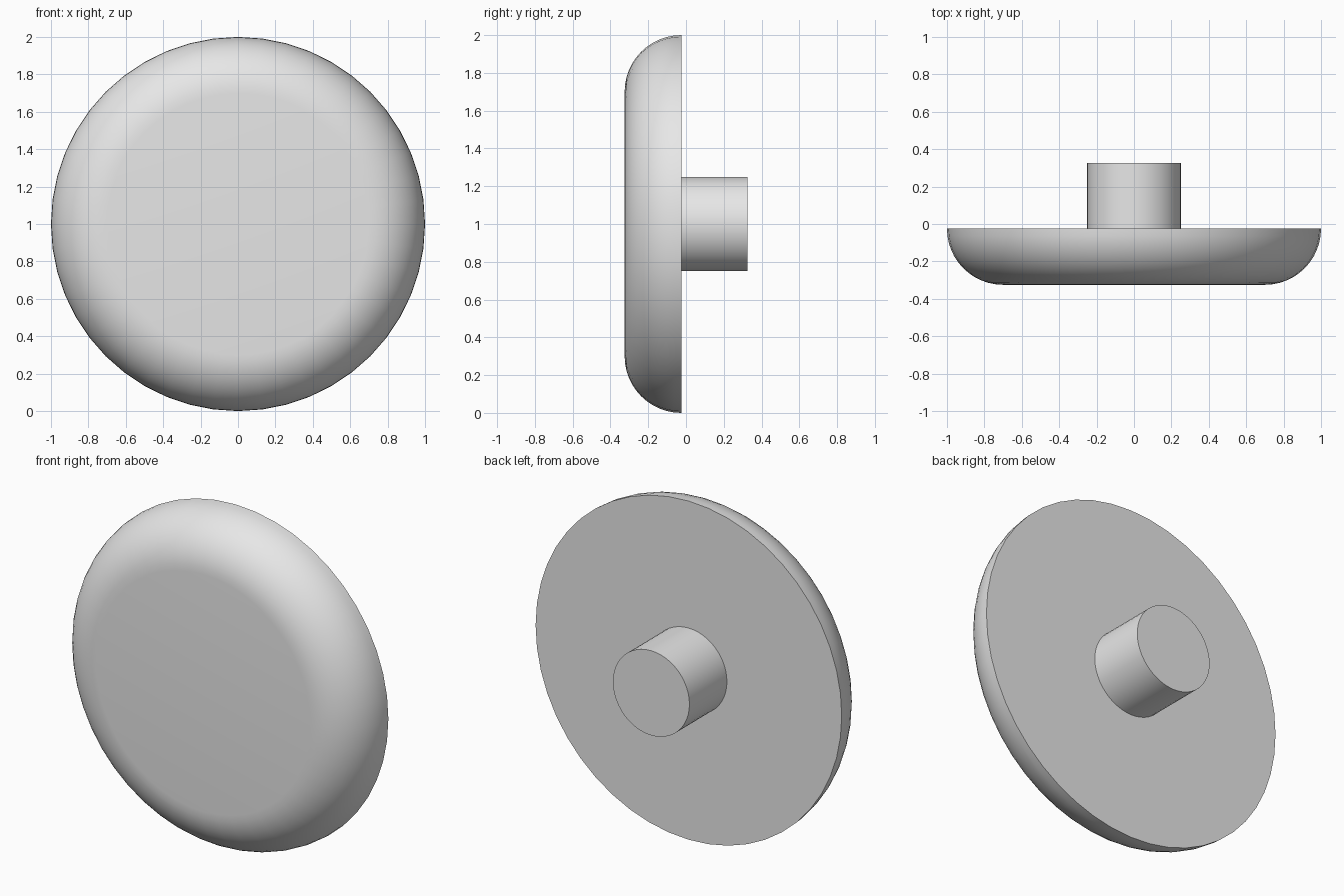
import bpy, math

if "Cube" in bpy.data.objects:
    bpy.data.objects.remove(bpy.data.objects["Cube"], do_unlink=True)

SEGMENTS = 48
BACK = -0.025      # y of the flat back of the disc
ROUND = 0.3        # radius of the rounded front rim

grey = bpy.data.materials.new("light grey")
grey.use_nodes = True
grey.diffuse_color = (0.8, 0.8, 0.8, 1)
grey.node_tree.nodes["Principled BSDF"].inputs["Base Color"].default_value = (0.8, 0.8, 0.8, 1)


def turned_part(name, profile):
    """Revolve (radius, y) points about the y axis and cap both ends."""
    verts, faces = [], []
    for radius, y in profile:
        for i in range(SEGMENTS):
            a = math.tau * i / SEGMENTS
            verts.append((radius * math.cos(a), y, 1 + radius * math.sin(a)))
    for ring in range(len(profile) - 1):
        for i in range(SEGMENTS):
            j = (i + 1) % SEGMENTS
            a, b = ring * SEGMENTS, (ring + 1) * SEGMENTS
            faces.append((a + i, a + j, b + j, b + i))
    last = (len(profile) - 1) * SEGMENTS
    faces.append(tuple(reversed(range(SEGMENTS))))
    faces.append(tuple(range(last, last + SEGMENTS)))
    mesh = bpy.data.meshes.new(name)
    mesh.from_pydata(verts, [], faces)
    mesh.materials.append(grey)
    obj = bpy.data.objects.new(name, mesh)
    bpy.context.collection.objects.link(obj)
    # Outward normals, then smooth sides with crisp edges
    bpy.ops.object.select_all(action="DESELECT")
    obj.select_set(True)
    bpy.context.view_layer.objects.active = obj
    bpy.ops.object.mode_set(mode="EDIT")
    bpy.ops.mesh.select_all(action="SELECT")
    bpy.ops.mesh.normals_make_consistent(inside=False)
    bpy.ops.object.mode_set(mode="OBJECT")
    bpy.ops.object.shade_smooth_by_angle(angle=math.radians(35))
    return obj


# Knob head: flat back, quarter-round rim, flat front
steps = 12
rim = [(1 - ROUND + ROUND * math.cos(t), BACK - ROUND * math.sin(t))
       for t in (math.pi / 2 * k / steps for k in range(steps + 1))]
turned_part("knob_head", rim)

# Mounting stem on the back
turned_part("mounting_stem", [(0.25, BACK), (0.25, 0.325)])
